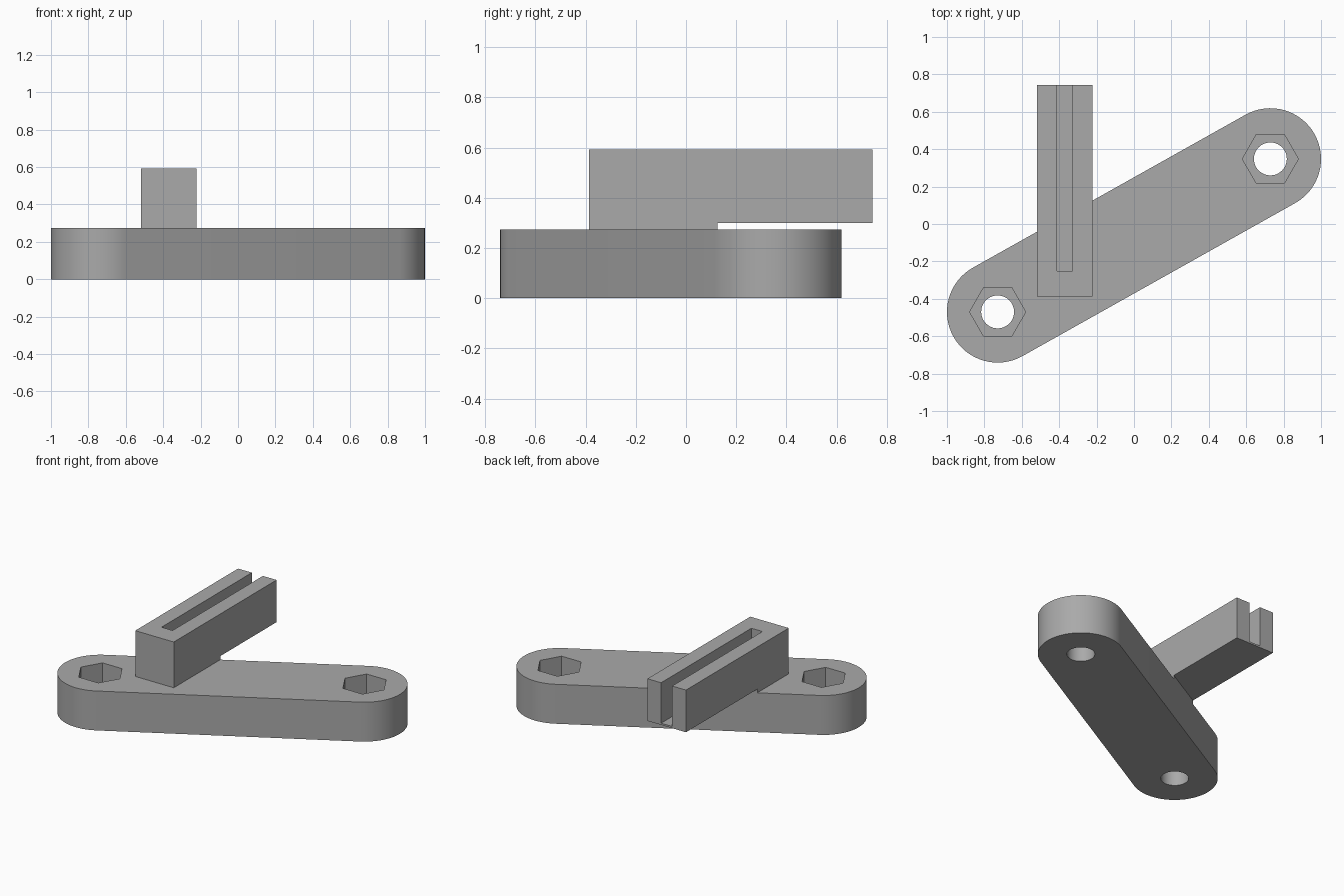
import bpy, bmesh
from math import cos, sin, pi, atan2, hypot

cube = bpy.data.objects.get("Cube")
if cube:
    bpy.data.objects.remove(cube, do_unlink=True)

grey = bpy.data.materials.new("plain grey")
grey.use_nodes = True
GREY = (0.4, 0.4, 0.4, 1)
grey.diffuse_color = GREY
grey.node_tree.nodes["Principled BSDF"].inputs["Base Color"].default_value = GREY


def prism(name, outline, z0, z1):
    """Extrude a counter-clockwise outline from z0 to z1."""
    bm = bmesh.new()
    low = bm.faces.new([bm.verts.new((x, y, z0)) for x, y in outline])
    up = bmesh.ops.extrude_face_region(bm, geom=[low], use_keep_orig=True)
    bmesh.ops.translate(bm, vec=(0, 0, z1 - z0),
                        verts=[g for g in up["geom"] if isinstance(g, bmesh.types.BMVert)])
    bmesh.ops.recalc_face_normals(bm, faces=bm.faces)
    mesh = bpy.data.meshes.new(name)
    bm.to_mesh(mesh)
    bm.free()
    mesh.materials.append(grey)
    ob = bpy.data.objects.new(name, mesh)
    bpy.context.collection.objects.link(ob)
    return ob


def arc(cx, cy, r, start, sweep, n):
    return [(cx + r * cos(start + sweep * i / n), cy + r * sin(start + sweep * i / n))
            for i in range(n + 1)]


def rect(x0, x1, y0, y1):
    return [(x0, y0), (x1, y0), (x1, y1), (x0, y1)]


def cut(target, cutter):
    """Subtract the cutter, apply the result and drop the cutter."""
    mod = target.modifiers.new("cut", "BOOLEAN")
    mod.operation, mod.solver, mod.object = "DIFFERENCE", "EXACT", cutter
    bpy.ops.object.select_all(action="DESELECT")
    bpy.context.view_layer.objects.active = target
    target.select_set(True)
    bpy.ops.object.modifier_apply(modifier=mod.name)
    bpy.data.objects.remove(cutter, do_unlink=True)


# Rounded base link between the two bolt centres
A, B = (-0.729, -0.47), (0.729, 0.348)
R, BASE_TOP = 0.271, 0.274
dx, dy = B[0] - A[0], B[1] - A[1]
angle = atan2(dy, dx)
base = prism("base_link", arc(*B, R, angle - pi / 2, pi, 32) + arc(*A, R, angle + pi / 2, pi, 32),
             0, BASE_TOP)

# Bolt holes with hexagonal nut pockets
for x, y in (A, B):
    cut(base, prism("hole_cutter", arc(x, y, 0.088, 0, 2 * pi, 48)[:-1], -0.1, 0.5))
    cut(base, prism("nut_cutter", arc(x, y, 0.15, 0, 2 * pi, 6)[:-1], 0.137, 0.5))
bpy.ops.object.shade_smooth_by_angle()

# Foot under the bar, trimmed along the edge of the base
X0, X1, Y0, Y1 = -0.519, -0.223, -0.387, 0.742
BAR_LOW, BAR_TOP = 0.299, 0.592


def edge_y(x):
    return A[1] + (x - A[0]) * dy / dx + R * hypot(dx, dy) / dx


prism("bar_foot", [(X0, Y0), (X1, Y0), (X1, edge_y(X1)), (X0, edge_y(X0))], BASE_TOP, BAR_LOW)

# Slotted bar, open at the back end and on top
bar = prism("slotted_bar", rect(X0, X1, Y0, Y1), BAR_LOW, BAR_TOP)
cut(bar, prism("slot_cutter", rect(-0.413, -0.328, -0.25, 1), BAR_LOW + 0.012, 0.8))
